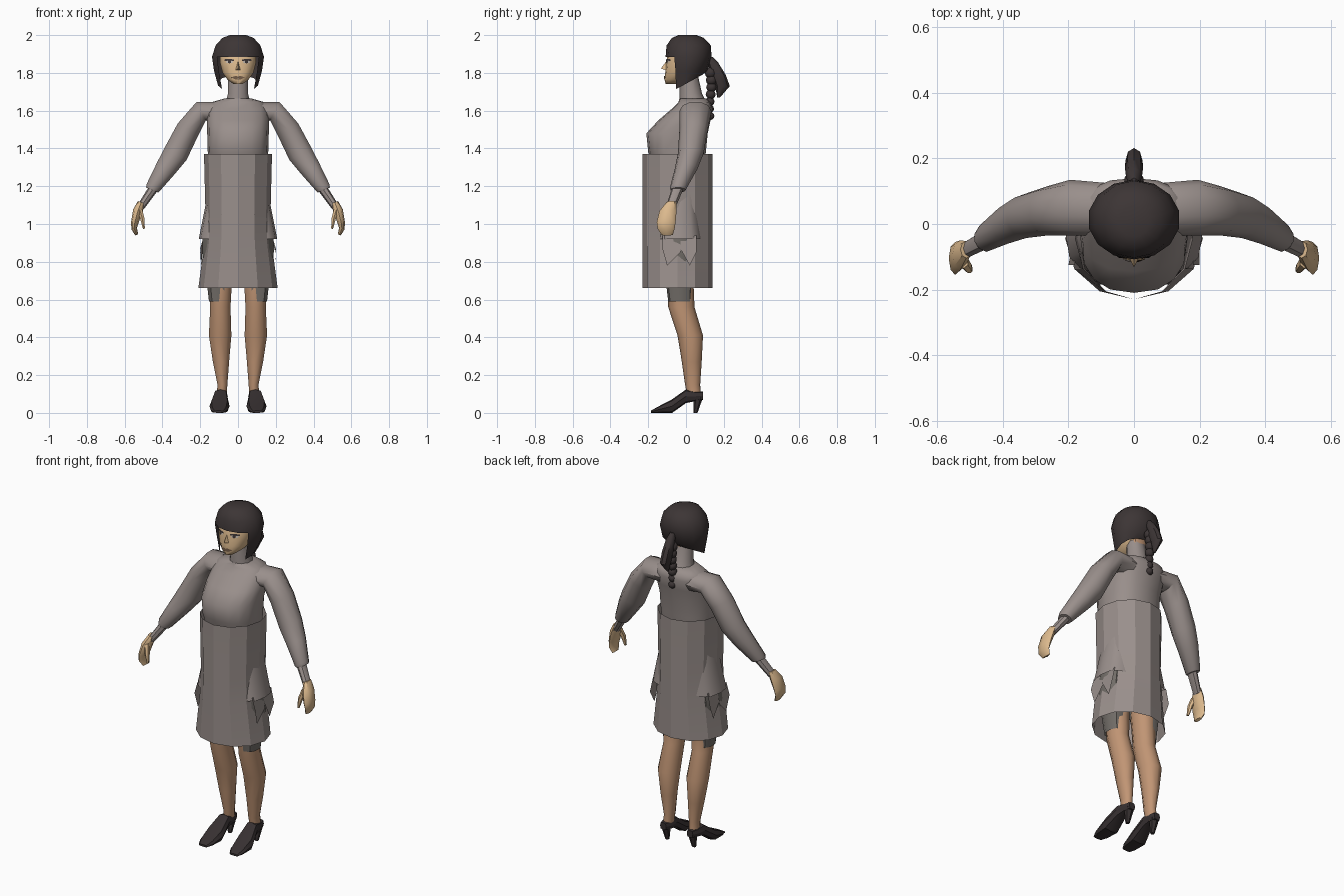
import bpy, bmesh, math
from mathutils import Vector
from mathutils.bvhtree import BVHTree


def material(name, rgb):
    m = bpy.data.materials.new(name)
    m.diffuse_color = (*rgb, 1)
    return m


CLOTH = material("warm grey cloth", (0.32, 0.275, 0.26))
LINING = material("dark grey lining", (0.17, 0.155, 0.14))
LEG = material("tan skin", (0.53, 0.30, 0.175))
FACE = material("light skin", (0.72, 0.49, 0.27))
HAIR = material("dark brown hair", (0.046, 0.036, 0.036))
SHOE = material("black leather", (0.038, 0.030, 0.031))
LIPS = material("muted lips", (0.16, 0.10, 0.06))
WHITE = material("eye white", (0.55, 0.5, 0.45))


def finish(name, bm, mat, angle=40):
    bmesh.ops.recalc_face_normals(bm, faces=bm.faces)
    me = bpy.data.meshes.new(name)
    bm.to_mesh(me)
    bm.free()
    ob = bpy.data.objects.new(name, me)
    bpy.context.collection.objects.link(ob)
    me.materials.append(mat)
    if angle:
        bpy.ops.object.select_all(action='DESELECT')
        ob.select_set(True)
        bpy.context.view_layer.objects.active = ob
        bpy.ops.object.shade_smooth_by_angle(angle=math.radians(angle))
    return ob


def loft(name, rings, mat, n=10, axis='z', power=2, caps=True, side=1, angle=40, edit=None):
    """Skin rings of (x, y, z, half_a, half_b); axis is z, y or path (tilted in xz)."""
    bm = bmesh.new()
    loops = []
    for i, (x, y, z, a, b) in enumerate(rings):
        u, v = Vector((1, 0, 0)), Vector((0, 1, 0))
        if axis == 'y':
            v = Vector((0, 0, 1))
        elif axis == 'path':
            p, q = rings[max(i - 1, 0)], rings[min(i + 1, len(rings) - 1)]
            u = Vector((p[2] - q[2], 0, q[0] - p[0])).normalized()
        loop = []
        for k in range(n):
            t = 2 * math.pi * k / n - math.pi / 2
            c, s = math.cos(t), math.sin(t)
            c = math.copysign(abs(c) ** (2 / power), c)
            s = math.copysign(abs(s) ** (2 / power), s)
            co = Vector((x, y, z)) + u * a * c + v * b * s
            co.x *= side
            loop.append(bm.verts.new(co))
        loops.append(loop)
    for lo, hi in zip(loops, loops[1:]):
        for k in range(n):
            bm.faces.new((lo[k], lo[(k + 1) % n], hi[(k + 1) % n], hi[k]))
    if caps:
        bm.faces.new(loops[0])
        bm.faces.new(loops[-1])
    if edit:
        edit(bm, loops)
    return finish(name, bm, mat, angle)


def span(z, rx, y0, y1, x=0):
    """Horizontal ring given by its front and back y."""
    return (x, (y0 + y1) / 2, z, rx, (y1 - y0) / 2)


# Skirt: open twelve-sided tube that flares at the hem
loft("skirt", [span(z, rx, -0.23, 0.14) for z, rx in
               ((0.66, 0.21), (0.9, 0.178), (1.05, 0.172), (1.37, 0.18))],
     CLOTH, 12, caps=False, angle=20)

# Jacket body with a flared hem below the hips
loft("jacket_hem", [span(0.92, 0.208, -0.16, 0.09), span(1.1, 0.172, -0.135, 0.07),
                    span(1.3, 0.15, -0.15, 0.08)], CLOTH, 16, power=3, caps=False)
loft("jacket_body", [span(1.28, 0.15, -0.16, 0.09), span(1.38, 0.16, -0.2, 0.105),
                     span(1.48, 0.163, -0.21, 0.115), span(1.55, 0.165, -0.145, 0.13),
                     span(1.61, 0.16, -0.075, 0.14), span(1.645, 0.14, -0.04, 0.13),
                     span(1.665, 0.07, -0.035, 0.105)], CLOTH, 16, power=2.4, angle=60)
loft("collar", [span(1.64, 0.07, -0.035, 0.11), span(1.69, 0.056, -0.035, 0.085),
                span(1.80, 0.055, -0.03, 0.06)], CLOTH, 10)

for s, tag in ((1, "left"), (-1, "right")):
    # Sleeve with a wider cuff and a thin inner sleeve
    loft("sleeve_" + tag, [(0.08, 0.045, 1.59, 0.06, 0.08), (0.195, 0.05, 1.597, 0.058, 0.085),
                           (0.265, 0.04, 1.50, 0.066, 0.075), (0.33, 0.025, 1.372, 0.07, 0.068),
                           (0.385, 0.0, 1.29, 0.058, 0.06), (0.45, -0.04, 1.192, 0.041, 0.045),
                           (0.455, -0.042, 1.18, 0.036, 0.04)],
         CLOTH, 10, 'path', side=s, angle=50)
    loft("inner_sleeve_" + tag, [(0.44, -0.04, 1.2, 0.026, 0.032), (0.515, -0.08, 1.09, 0.02, 0.026)],
         CLOTH, 8, 'path', side=s)
    # Mitten hand with a separate thumb
    loft("hand_" + tag, [(0.512, -0.078, 1.115, 0.019, 0.026), (0.53, -0.095, 1.07, 0.026, 0.045),
                         (0.546, -0.105, 1.01, 0.02, 0.05), (0.55, -0.105, 0.975, 0.015, 0.045),
                         (0.536, -0.1, 0.943, 0.009, 0.03)], FACE, 8, 'path', side=s)
    loft("thumb_" + tag, [(0.52, -0.115, 1.075, 0.015, 0.02), (0.507, -0.132, 1.03, 0.013, 0.018),
                          (0.498, -0.14, 0.975, 0.006, 0.009)], FACE, 6, 'path', side=s)
    # Bare leg
    loft("leg_" + tag, [span(z, (x1 - x0) / 2, y0, y1, (x0 + x1) / 2) for z, x0, x1, y0, y1 in
                        ((0.07, 0.06, 0.115, 0.01, 0.08), (0.15, 0.055, 0.11, -0.005, 0.075),
                         (0.27, 0.045, 0.135, -0.022, 0.083), (0.41, 0.032, 0.157, -0.045, 0.09),
                         (0.56, 0.037, 0.15, -0.094, 0.045), (0.68, 0.03, 0.155, -0.1, 0.04),
                         (0.95, 0.01, 0.17, -0.12, 0.05))], LEG, 10, side=s, angle=60)
    # Short trouser leg showing under the hem and at the hip
    loft("lining_" + tag, [span(0.59, 0.052, -0.094, 0.03, 0.104), span(0.68, 0.058, -0.105, 0.035, 0.108),
                           span(0.78, 0.075, -0.12, 0.045, 0.105), span(0.87, 0.093, -0.125, 0.06, 0.104),
                           span(0.97, 0.085, -0.12, 0.06, 0.1)],
         LINING, 10, power=2.4, caps=False, side=s)
    # Ragged cloth points below the jacket hem
    bm = bmesh.new()
    top = [(0.2, -0.125), (0.2, -0.03), (0.2, 0.055)]
    for (x, y0), (_, y1), tip in zip(top, top[1:], (-0.1, 0.02)):
        bm.faces.new([bm.verts.new((s * px, py, pz)) for px, py, pz in
                      ((x - 0.02, y0, 0.94), (x - 0.02, y1, 0.94), (x, y1, 0.85),
                       (x - 0.005, tip, 0.78), (x, y0, 0.87))])
    finish("hip_points_" + tag, bm, CLOTH, 0)
    # Pointed shoe and slim heel
    loft("shoe_" + tag, [(0.102, -0.185, 0.006, 0.028, 0.006), (0.1, -0.15, 0.016, 0.045, 0.016),
                         (0.098, -0.075, 0.035, 0.053, 0.036), (0.092, 0.0, 0.088, 0.036, 0.036),
                         (0.088, 0.05, 0.088, 0.034, 0.026), (0.088, 0.09, 0.09, 0.02, 0.022)],
         SHOE, 8, 'y', power=3, side=s, angle=30)
    loft("heel_" + tag, [(0.088, 0.05, 0, 0.012, 0.011), (0.088, 0.065, 0.085, 0.028, 0.026)],
         SHOE, 6, side=s, angle=30)

# Head
head = loft("head", [span(1.742, 0.026, -0.108, -0.03), span(1.765, 0.058, -0.114, 0.03),
                     span(1.80, 0.083, -0.11, 0.06), span(1.85, 0.096, -0.106, 0.09),
                     span(1.90, 0.1, -0.097, 0.1), span(1.95, 0.085, -0.07, 0.09)],
            FACE, 14, power=2.3, angle=60)
loft("neck", [span(1.70, 0.05, -0.025, 0.06), span(1.82, 0.05, -0.02, 0.07)], LEG, 8)
tree = BVHTree.FromPolygons([v.co.copy() for v in head.data.vertices],
                            [tuple(p.vertices) for p in head.data.polygons])


def plate(name, points, mat, lift):
    """Flat detail laid on the front of the face."""
    bm = bmesh.new()
    vs = []
    for x, z in points:
        hit = tree.ray_cast(Vector((x, -1, z)), Vector((0, 1, 0)))[0]
        vs.append(bm.verts.new((x, (hit.y if hit else -0.08) - lift, z)))
    bm.faces.new(vs)
    if bm.faces[:][0].normal.y > 0:
        bmesh.ops.reverse_faces(bm, faces=bm.faces)
    finish(name, bm, mat, 0)


def oval(cx, cz, a, b, n=8):
    return [(cx + a * math.cos(2 * math.pi * k / n), cz + b * math.sin(2 * math.pi * k / n))
            for k in range(n)]


# Eyes, brows, mouth and nose
for s, tag in ((1, "left"), (-1, "right")):
    plate("eye_" + tag, oval(s * 0.045, 1.858, 0.02, 0.008), WHITE, 0.003)
    plate("iris_" + tag, oval(s * 0.045, 1.859, 0.009, 0.009), HAIR, 0.006)
    plate("lash_" + tag, [(s * 0.02, 1.862), (s * 0.045, 1.866), (s * 0.072, 1.862),
                          (s * 0.07, 1.872), (s * 0.045, 1.875), (s * 0.022, 1.87)], HAIR, 0.007)
plate("mouth", [(-0.037, 1.776), (-0.012, 1.784), (0, 1.781), (0.012, 1.784), (0.037, 1.776),
                (0.015, 1.766), (-0.015, 1.766)], LIPS, 0.005)
bm = bmesh.new()
ring = [bm.verts.new(p) for p in ((0, -0.1, 1.868), (-0.016, -0.1, 1.812), (0.016, -0.1, 1.812))]
tip = bm.verts.new((0, -0.133, 1.823))
for k in range(3):
    bm.faces.new((ring[k], ring[(k + 1) % 3], tip))
finish("nose", bm, FACE, 0)


# Hair: cap with fringe, face opening and pointed side locks
def open_face(bm, loops):
    for v in loops[0]:
        v.co.z = 1.715 + max(v.co.y + 0.05, 0) * 0.55
    gone = [f for f in bm.faces if f.calc_center_median().z < 1.875
            and f.calc_center_median().y < -0.055]
    bmesh.ops.delete(bm, geom=gone, context='FACES')
    bottom = [f for f in bm.faces if len(f.verts) > 4 and f.calc_center_median().z < 1.85]
    bmesh.ops.delete(bm, geom=bottom, context='FACES_ONLY')


loft("hair", [span(1.74, 0.108, -0.085, 0.085), span(1.81, 0.13, -0.095, 0.115),
              span(1.885, 0.141, -0.108, 0.135), span(1.945, 0.122, -0.103, 0.132),
              span(1.985, 0.085, -0.075, 0.095), span(2.0, 0.045, -0.04, 0.055)],
     HAIR, 14, angle=50, edit=open_face)

# Ponytail and braid
loft("ponytail", [span(1.885, 0.012, 0.115, 0.14), span(1.855, 0.024, 0.115, 0.17),
                  span(1.79, 0.028, 0.135, 0.21), span(1.73, 0.026, 0.155, 0.232),
                  span(1.67, 0.006, 0.165, 0.18)], HAIR, 8)
bm = bmesh.new()
for k in range(7):
    new = bmesh.ops.create_icosphere(bm, subdivisions=2, radius=0.031 - 0.0015 * k)["verts"]
    bmesh.ops.translate(bm, verts=new, vec=(0, 0.13 + 0.005 * math.sin(k), 1.80 - 0.038 * k))
finish("braid", bm, HAIR, 50)
